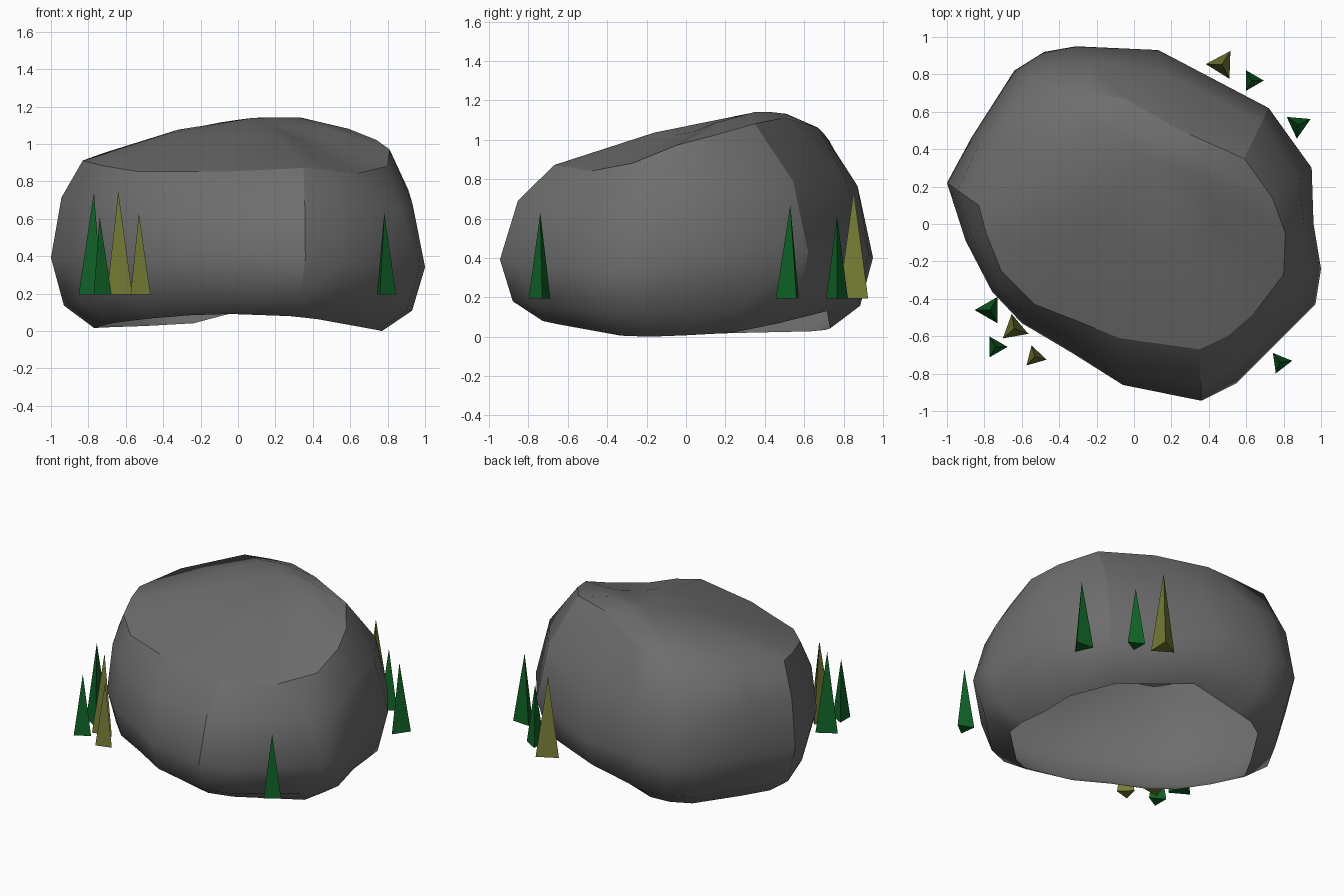
import bpy, bmesh, math
from mathutils import Vector

if "Cube" in bpy.data.objects:
    bpy.data.objects.remove(bpy.data.objects["Cube"])


def material(name, rgb):
    m = bpy.data.materials.new(name)
    m.diffuse_color = (*rgb, 1)
    m.use_nodes = True
    m.node_tree.nodes["Principled BSDF"].inputs["Base Color"].default_value = m.diffuse_color
    return m


ROCK = material("stone grey", (0.155, 0.155, 0.155))
GREEN = material("dark green", (0.005, 0.125, 0.020))
OLIVE = material("olive green", (0.180, 0.200, 0.036))


def add_object(name, bm, mat):
    bmesh.ops.recalc_face_normals(bm, faces=bm.faces)
    me = bpy.data.meshes.new(name)
    bm.to_mesh(me)
    bm.free()
    me.materials.append(mat)
    ob = bpy.data.objects.new(name, me)
    bpy.context.collection.objects.link(ob)
    return ob


# Boulder: widest outline and top rim, anticlockwise from the right
WIDEST = [(1, -.24, .34), (.96, 0, .40), (.95, .30, .43), (.72, .62, .43),
          (.13, .93, .42), (-.31, .95, .40), (-.48, .92, .40), (-.64, .82, .40),
          (-.87, .46, .40), (-1, .22, .39), (-.90, -.09, .38), (-.76, -.36, .38),
          (-.60, -.53, .38), (-.33, -.69, .38), (-.06, -.86, .39), (.36, -.945, .39),
          (.55, -.85, .36), (.97, -.43, .34)]
RIM = [(.80, -.27, .88), (.81, -.05, .97), (.74, .14, 1.02), (.59, .35, 1.08),
       (.25, .50, 1.11), (-.05, .67, 1.06), (-.25, .70, 1.03), (-.46, .73, .99),
       (-.72, .40, .95), (-.83, .10, .91), (-.79, -.05, .90), (-.71, -.25, .88),
       (-.53, -.43, .85), (-.30, -.52, .85), (-.08, -.61, .85), (.35, -.67, .87),
       (.50, -.60, .86), (.64, -.48, .84)]
PEAK = Vector((.08, .35, 1.14))


def between(e, t, side, up):
    return Vector((e.x + (t.x - e.x) * side, e.y + (t.y - e.y) * side,
                   e.z + (t.z - e.z) * up))


rings = [[] for _ in range(6)]
for e, t in zip(map(Vector, WIDEST), map(Vector, RIM)):
    b = Vector((e.x * .77, e.y * .77, 0))              # arched lower edge
    if b.x < 0:
        b.z = .09 - .11 * b.x ** 2 - .06 * max(0, b.y)
    else:
        b.z = .09 - .155 * b.x ** 2 + .06 * max(0, b.y - .05)
    crown = t.lerp(PEAK, .5)
    crown.z = min(crown.z + .03, 1.14)
    shoulder = between(e, t, .28, .55) if e.y > .6 else between(e, t, .33, .62)
    points = (b, between(e, b, .30, .68), e, shoulder, t, crown)
    for ring, p in zip(rings, points):
        ring.append(p)
lowest = min(p.z for p in rings[0])

bm = bmesh.new()
loops = [[bm.verts.new(p - Vector((0, 0, lowest))) for p in r] for r in rings]
n = len(WIDEST)
for lo, hi in zip(loops, loops[1:]):
    for i in range(n):
        j = (i + 1) % n
        bm.faces.new((lo[i], lo[j], hi[j], hi[i]))
peak = bm.verts.new(PEAK)                              # underside stays open
for i in range(n):
    bm.faces.new((loops[-1][i], loops[-1][(i + 1) % n], peak))

# Crisp edges: front, right and ridge part of the rim, plus three upright creases
crisp = [(loops[4][i], loops[4][(i + 1) % n]) for i in range(n) if i not in (6, 7, 8)]
for col, first, last in ((3, 1, 4), (9, 1, 4), (15, 1, 4)):
    crisp += [(loops[k][col], loops[k + 1][col]) for k in range(first, last)]
bm.edges.index_update()
bm.verts.index_update()
sharp = {frozenset((a.index, b.index)) for a, b in crisp}
boulder = add_object("boulder", bm, ROCK)
bpy.context.view_layer.objects.active = boulder
boulder.select_set(True)
bpy.ops.object.shade_smooth_by_angle(angle=math.radians(60))
boulder.select_set(False)
for edge in boulder.data.edges:
    if frozenset(edge.vertices) in sharp:
        edge.use_edge_sharp = True

# Grass blades: x, y, base radius, tip height, turn in degrees, colour
BLADES = [(-.77, -.46, .082, .745, 180, GREEN), (-.64, -.56, .080, .745, 100, OLIVE),
          (-.74, -.657, .064, .61, 0, GREEN), (-.53, -.71, .064, .63, -14, OLIVE),
          (.782, -.74, .064, .63, 8, GREEN), (.877, .53, .074, .67, 25, GREEN),
          (.63, .767, .064, .61, 0, GREEN), (.47, .852, .086, .74, 178, OLIVE)]
for k, (x, y, r, top, turn, mat) in enumerate(BLADES):
    bm = bmesh.new()
    base = []
    for i in range(3):
        a = math.radians(turn + 120 * i)
        base.append(bm.verts.new((x + r * math.cos(a), y + r * math.sin(a), .195)))
    tip = bm.verts.new((x, y, top))
    bm.faces.new(base)
    for i in range(3):
        bm.faces.new((base[i], base[(i + 1) % 3], tip))
    add_object(f"grass_blade_{k + 1}", bm, mat)
